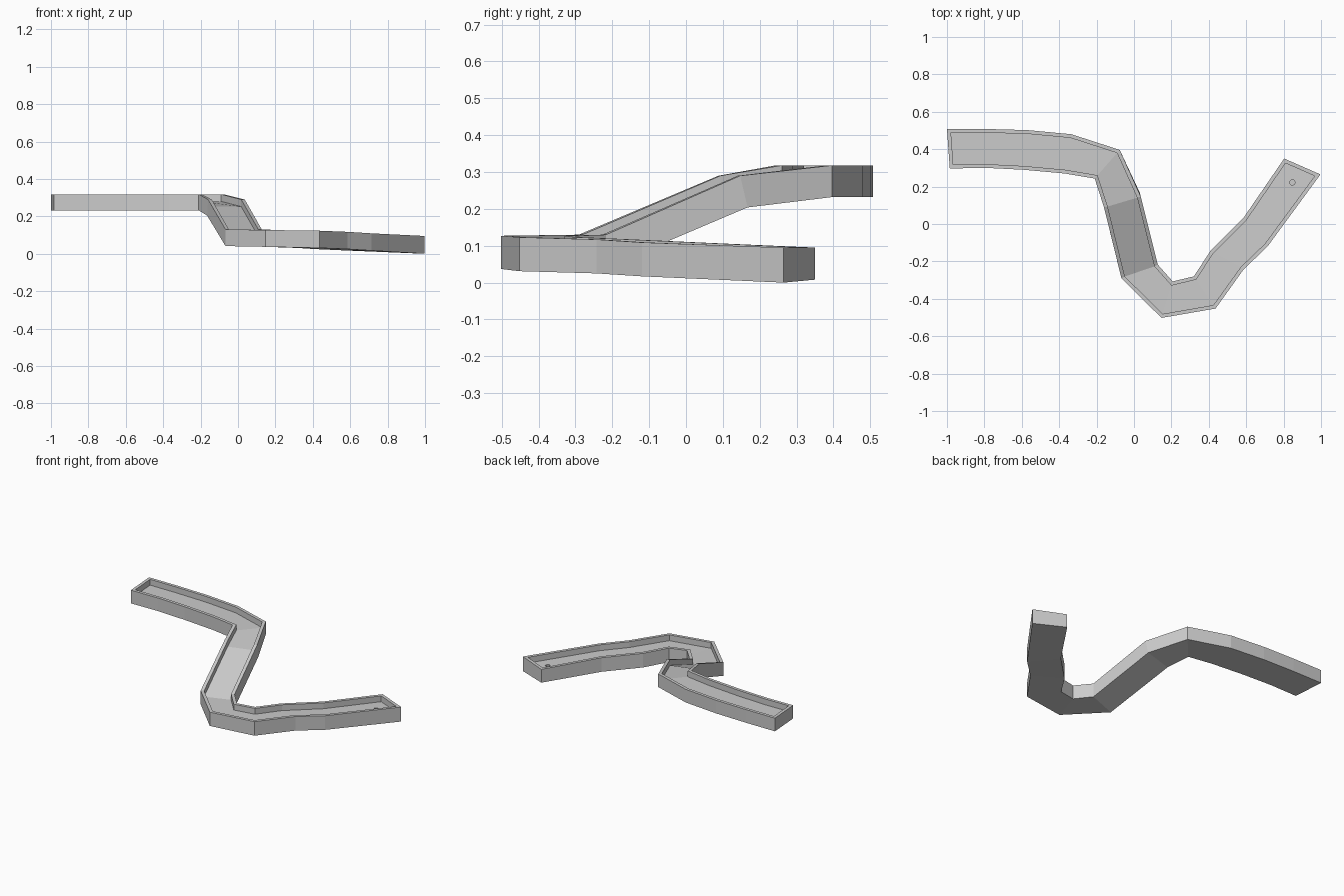
import bpy, bmesh
from mathutils import Vector

if "Cube" in bpy.data.objects:
    bpy.data.objects.remove(bpy.data.objects["Cube"])

RIM, DEPTH = 0.02, 0.038

# Stations along the lane: north x, y, south x, y, rim z, underside z
STATIONS = [
    (-1.00, 0.508, -0.985, 0.297, 0.318, 0.232),
    (-0.79, 0.508, -0.79, 0.300, 0.318, 0.232),
    (-0.57, 0.502, -0.59, 0.290, 0.318, 0.232),
    (-0.335, 0.480, -0.37, 0.270, 0.318, 0.232),
    (-0.076, 0.396, -0.21, 0.243, 0.318, 0.232),
    (0.036, 0.147, -0.16, 0.088, 0.290, 0.204),
    (0.127, -0.217, -0.067, -0.291, 0.130, 0.041),
    (0.207, -0.307, 0.147, -0.502, 0.127, 0.037),
    (0.320, -0.280, 0.436, -0.452, 0.123, 0.031),
    (0.410, -0.142, 0.586, -0.243, 0.117, 0.025),
    (0.587, 0.035, 0.714, -0.120, 0.109, 0.017),
    (0.803, 0.350, 0.997, 0.265, 0.095, 0.002),
]
n = len(STATIONS)

# Closed counter-clockwise outline: along the south side, back along the north
outline = [Vector(s[2:4]) for s in STATIONS] + [Vector(s[0:2]) for s in reversed(STATIONS)]
tops = [s[4] for s in STATIONS] + [s[4] for s in reversed(STATIONS)]
lows = [s[5] for s in STATIONS] + [s[5] for s in reversed(STATIONS)]
lows[n - 1] = 0.0
lows[n] = 0.008


def inset(pts, d):
    out = []
    for i, p in enumerate(pts):
        a = (p - pts[i - 1]).normalized()
        b = (pts[(i + 1) % len(pts)] - p).normalized()
        na, nb = Vector((-a.y, a.x)), Vector((-b.y, b.x))
        out.append(p + (na + nb) * d / (1 + na.dot(nb)))
    return out


# Lane: underside, outer walls, rim, inner walls and sunken floor
inner = inset(outline, RIM)
under = [p.copy() for p in outline]
for i in (5, 2 * n - 6):
    under[i] += Vector((-0.005, 0.02))
bm = bmesh.new()


def ring(pts, zs):
    return [bm.verts.new((p.x, p.y, z)) for p, z in zip(pts, zs)]


rings = [ring(under, lows), ring(outline, tops), ring(inner, tops),
         ring(inner, [z - DEPTH for z in tops])]
m = 2 * n
for lo, hi in zip(rings, rings[1:]):
    for i in range(m):
        j = (i + 1) % m
        bm.faces.new((lo[i], lo[j], hi[j], hi[i]))
for i in range(n - 1):
    k = m - 1 - i
    for r in (rings[0], rings[3]):
        bm.faces.new((r[i], r[i + 1], r[k - 1], r[k]))
bmesh.ops.recalc_face_normals(bm, faces=bm.faces)
mesh = bpy.data.meshes.new("golf_lane")
bm.to_mesh(mesh)
bm.free()
lane = bpy.data.objects.new("golf_lane", mesh)
bpy.context.collection.objects.link(lane)

# Cup hole near the low end
bpy.ops.mesh.primitive_cylinder_add(vertices=8, radius=0.015, depth=0.08,
                                    location=(0.847, 0.222, 0.07))
cutter = bpy.context.object
cutter.name = "cup_cutter"
cutter.hide_render = True
cutter.hide_viewport = True
mod = lane.modifiers.new("cup", 'BOOLEAN')
mod.operation = 'DIFFERENCE'
mod.solver = 'EXACT'
mod.object = cutter
